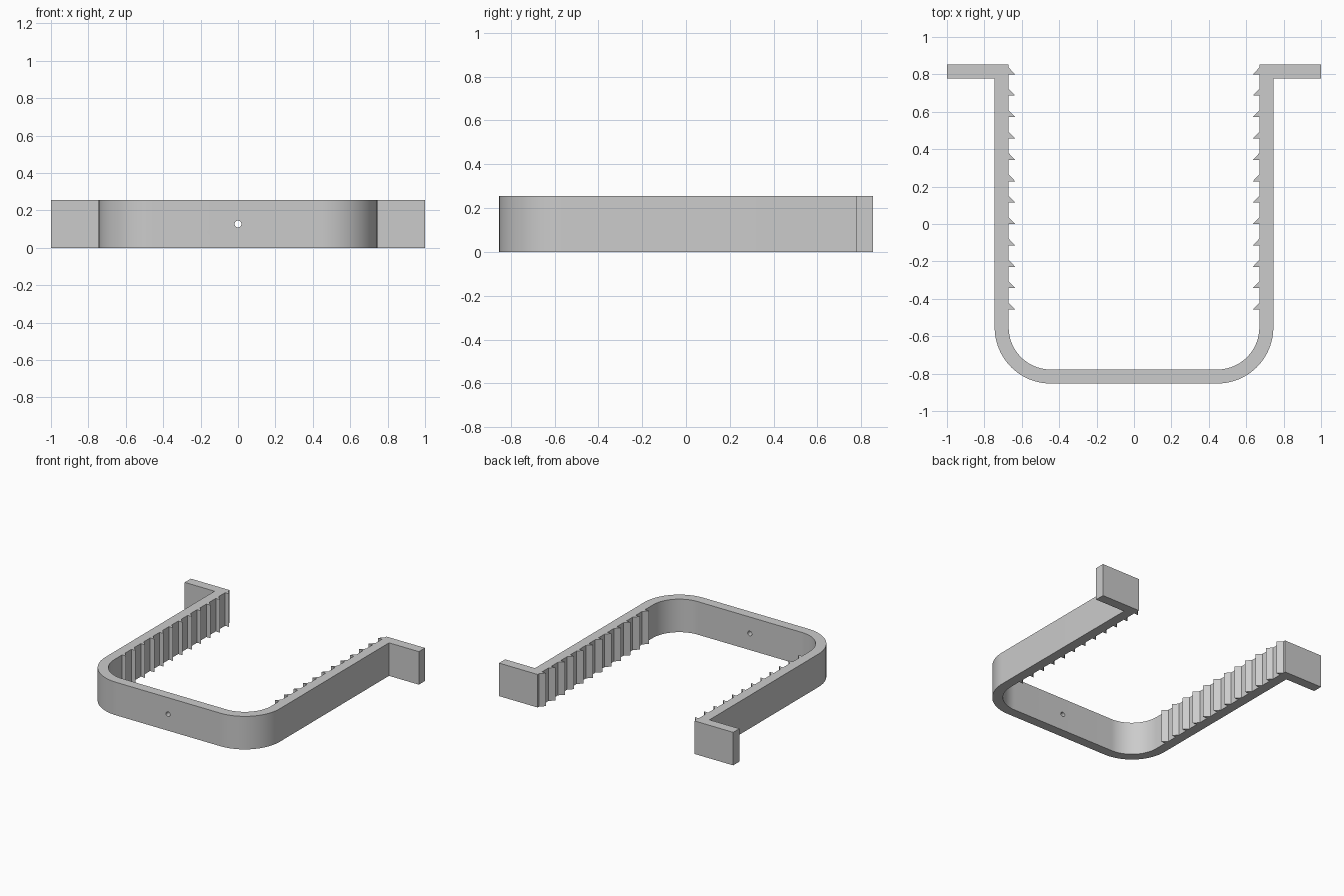
import bpy, bmesh, math

if "Cube" in bpy.data.objects:
    bpy.data.objects.remove(bpy.data.objects["Cube"])

HEIGHT = 0.255
WALL = 0.075
OUT_X = 0.745                 # outer face of each arm
IN_X = OUT_X - WALL
BACK, FRONT = 0.853, -0.853
R_OUT = 0.30
R_IN = R_OUT - WALL
CORNER = (OUT_X - R_OUT, FRONT + R_OUT)

grey = bpy.data.materials.new("plain grey")
grey.diffuse_color = (0.6, 0.6, 0.6, 1)
grey.use_nodes = True
grey.node_tree.nodes["Principled BSDF"].inputs["Base Color"].default_value = grey.diffuse_color


def arc(radius, start, end, steps=24):
    """Points around the rounded corner centre, angles in degrees."""
    pts = []
    for i in range(steps + 1):
        a = math.radians(start + (end - start) * i / steps)
        pts.append((CORNER[0] + radius * math.cos(a), CORNER[1] + radius * math.sin(a)))
    return pts


# Right half of the outline: outer corner, end flange, toothed inner wall, inner corner
half = arc(R_OUT, -90, 0)
half += [(OUT_X, BACK - WALL), (1, BACK - WALL), (1, BACK), (IN_X, BACK)]
for i in range(12):
    y = 0.80 - i * 0.1143
    half += [(IN_X, y + 0.036), (IN_X - 0.035, y), (IN_X, y)]
half += arc(R_IN, 0, -90)

# Mirror to a full closed outline and extrude it upward
outline = half + [(-x, y) for x, y in reversed(half)]
bm = bmesh.new()
base = bm.faces.new([bm.verts.new((x, y, 0)) for x, y in outline])
top = bmesh.ops.extrude_face_region(bm, geom=[base])["geom"]
bmesh.ops.translate(bm, verts=[v for v in top if isinstance(v, bmesh.types.BMVert)],
                    vec=(0, 0, HEIGHT))
bmesh.ops.recalc_face_normals(bm, faces=bm.faces)
mesh = bpy.data.meshes.new("toothed_bracket")
bm.to_mesh(mesh)
bm.free()
bracket = bpy.data.objects.new("toothed_bracket", mesh)
bpy.context.collection.objects.link(bracket)
mesh.materials.append(grey)

# Screw hole through the middle of the front wall
bpy.ops.mesh.primitive_cylinder_add(vertices=24, radius=0.018, depth=0.3,
                                    location=(0, FRONT + WALL / 2, HEIGHT / 2),
                                    rotation=(math.pi / 2, 0, 0))
cutter = bpy.context.object
cutter.name = "screw_hole_cutter"
cutter.data.materials.append(grey)
cutter.hide_render = True
cutter.hide_set(True)
cut = bracket.modifiers.new("screw_hole", 'BOOLEAN')
cut.operation = 'DIFFERENCE'
cut.solver = 'EXACT'
cut.object = cutter

# Smooth the rounded corners, keep every other edge sharp
bpy.ops.object.select_all(action='DESELECT')
bpy.context.view_layer.objects.active = bracket
bracket.select_set(True)
bpy.ops.object.modifier_apply(modifier=cut.name)
bpy.ops.object.shade_smooth_by_angle(angle=math.radians(30))
